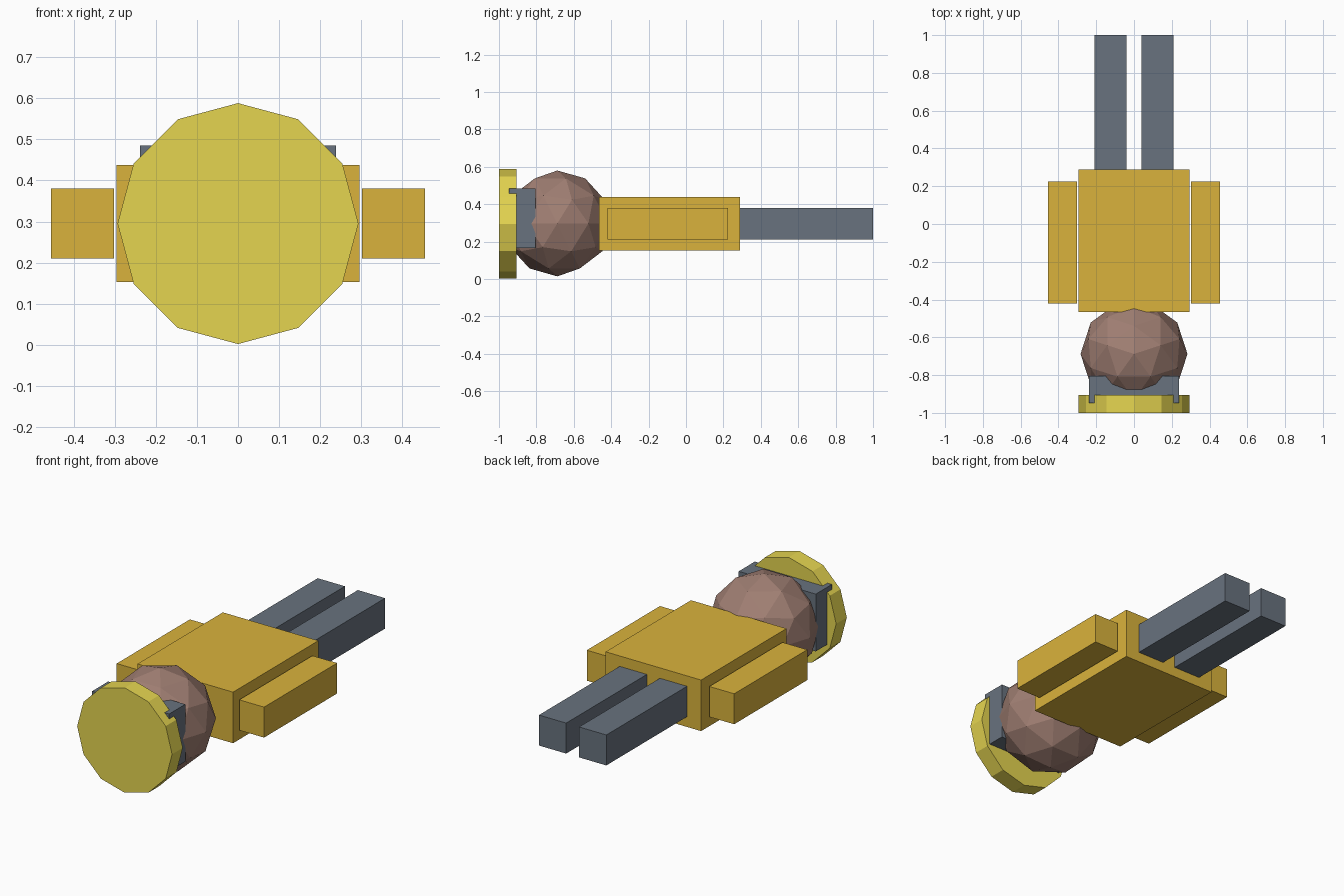
import bpy
import math

if "Cube" in bpy.data.objects:
    bpy.data.objects.remove(bpy.data.objects["Cube"])


def material(name, rgb):
    m = bpy.data.materials.new(name)
    m.diffuse_color = (*rgb, 1)
    m.use_nodes = True
    m.node_tree.nodes["Principled BSDF"].inputs["Base Color"].default_value = m.diffuse_color
    return m


GOLD = material("gold", (0.70, 0.45, 0.045))
YELLOW = material("yellow", (0.78, 0.66, 0.08))
BROWN = material("brown", (0.35, 0.21, 0.17))
SLATE = material("slate", (0.14, 0.17, 0.21))


def finish(name, mat):
    ob = bpy.context.object
    ob.name = ob.data.name = name
    ob.data.materials.append(mat)
    return ob


def box(name, x, y, z, mat):
    """Box spanning the given (min, max) ranges."""
    spans = (x, y, z)
    bpy.ops.mesh.primitive_cube_add(size=1, location=[(a + b) / 2 for a, b in spans])
    ob = finish(name, mat)
    ob.scale = [b - a for a, b in spans]
    bpy.ops.object.transform_apply(location=False, rotation=False, scale=True)
    return ob


MID_Z = 0.295

# Torso
box("torso", (-0.295, 0.295), (-0.465, 0.288), (0.153, 0.438), GOLD)

# Arms and legs, one pair per side
for side, s in (("left", -1), ("right", 1)):
    box(side + "_arm", sorted((s * 0.302, s * 0.455)), (-0.42, 0.225), (0.21, 0.38), GOLD)
    box(side + "_leg", sorted((s * 0.04, s * 0.208)), (0.288, 1.0), (0.21, 0.38), SLATE)

# Faceted head
bpy.ops.mesh.primitive_ico_sphere_add(subdivisions=2, radius=0.283,
                                      location=(0, -0.688, MID_Z + 0.002),
                                      rotation=(0, 0, math.pi / 2))
finish("head", BROWN)

# Block between the head and the hat
box("hair_block", (-0.238, 0.238), (-0.947, -0.805), (0.165, 0.485), SLATE)

# Twelve-sided hat disc
bpy.ops.mesh.primitive_cylinder_add(vertices=12, radius=0.293, depth=0.094,
                                    location=(0, -0.953, MID_Z),
                                    rotation=(math.pi / 2, 0, 0))
finish("hat_disc", YELLOW)
